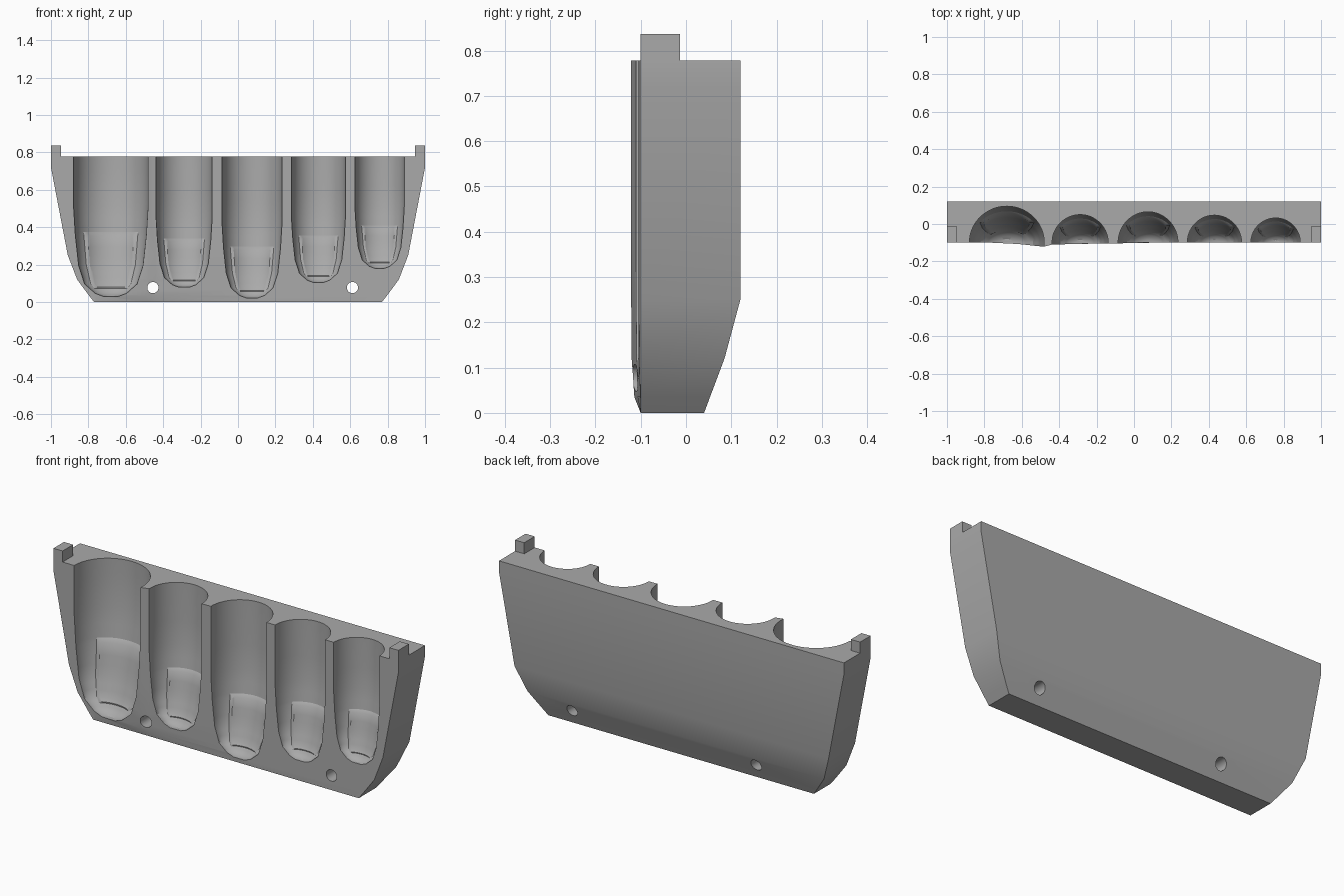
import bpy, bmesh, math

if "Cube" in bpy.data.objects:
    bpy.data.objects.remove(bpy.data.objects["Cube"], do_unlink=True)

grey = bpy.data.materials.new("plain grey")
grey.use_nodes = True
grey.diffuse_color = (0.4, 0.4, 0.4, 1)
grey.node_tree.nodes["Principled BSDF"].inputs["Base Color"].default_value = (0.4, 0.4, 0.4, 1)

FRONT = -0.1


def loft(name, rings):
    """Closed solid through a stack of equal-length rings."""
    bm = bmesh.new()
    rows = [[bm.verts.new(p) for p in ring] for ring in rings]
    n = len(rows[0])
    for a, b in zip(rows, rows[1:]):
        for i in range(n):
            j = (i + 1) % n
            bm.faces.new((a[i], a[j], b[j], b[i]))
    bm.faces.new(rows[0][::-1])
    bm.faces.new(rows[-1])
    bmesh.ops.recalc_face_normals(bm, faces=bm.faces)
    mesh = bpy.data.meshes.new(name)
    bm.to_mesh(mesh)
    bm.free()
    mesh.materials.append(grey)
    obj = bpy.data.objects.new(name, mesh)
    bpy.context.collection.objects.link(obj)
    return obj


def lerp(table, t):
    """Interpolate rows of (t, width, depth)."""
    for a, b in zip(table, table[1:]):
        if t <= b[0]:
            f = (t - a[0]) / (b[0] - a[0])
            return [a[k] + f * (b[k] - a[k]) for k in (1, 2)]
    return table[-1][1:]


# Block: tapered sides, sloping lower back, slight lip beside the widest channel
levels = [  # height, half width, back, lip
    (0, 0.77, 0.04, 0), (0.035, 0.797, 0.053, 0.014), (0.12, 0.86, 0.085, 0.02),
    (0.25, 0.91, 0.12, 0.021), (0.72, 1, 0.12, 0.021), (0.778, 1, 0.12, 0.021)]
block = loft("mould_block", [
    [(-w, FRONT, z), (-0.76, FRONT, z), (-0.48, FRONT - lip, z),
     (-0.44, FRONT - lip / 2, z), (0.1, FRONT, z), (w, FRONT, z), (w, back, z), (-w, back, z)]
    for z, w, back, lip in levels])

# Finger-shaped channels, each with a raised nail bed near its tip
TAPER = [(0, 0.2, 0.1), (0.05, 0.42, 0.24), (0.2, 0.7, 0.42), (0.5, 0.86, 0.62),
         (1, 0.95, 0.85), (1.5, 1, 0.97), (2, 1, 1)]
STEPS = [0, 0.025, 0.05, 0.09, 0.13, 0.15, 0.2, 0.3, 0.4, 0.5, 0.65, 0.8, 0.98, 1.04, 1.25, 1.5, 2]
ARC = 40


def finger(name, x, radius, depth, tip, nail_top):
    rings = []
    for t in STEPS + [None]:
        z = 0.95 if t is None else tip + t * (nail_top - tip)
        w, d = lerp(TAPER, 9 if t is None else t)
        ring = [(x + w * radius, -0.3, z)]
        for i in range(ARC + 1):
            a = math.pi * i / ARC
            nail = t is not None and 0.14 < t < 1 and abs(math.cos(a)) < 0.72
            k = 0.92 if nail else 1
            ring.append((x + w * radius * math.cos(a) * k,
                         FRONT + d * depth * math.sin(a) * k, z))
        ring.append((x - w * radius, -0.3, z))
        rings.append(ring)
    return loft(name, rings)


cutters = [
    finger("thumb_channel", -0.68, 0.2, 0.195, 0.03, 0.36),
    finger("index_channel", -0.288, 0.15, 0.15, 0.08, 0.33),
    finger("middle_channel", 0.075, 0.16, 0.165, 0.022, 0.285),
    finger("ring_channel", 0.43, 0.145, 0.147, 0.105, 0.345),
    finger("little_channel", 0.757, 0.132, 0.132, 0.18, 0.4)]

# Two through holes
for x in (-0.455, 0.612):
    cutters.append(loft("peg_hole", [
        [(x + 0.03 * math.cos(math.tau * i / 32), y, 0.077 + 0.03 * math.sin(math.tau * i / 32))
         for i in range(32)] for y in (-0.4, 0.4)]))

bpy.context.view_layer.objects.active = block
for cutter in cutters:
    mod = block.modifiers.new("cut", 'BOOLEAN')
    mod.operation = 'DIFFERENCE'
    mod.solver = 'EXACT'
    mod.object = cutter
    bpy.ops.object.modifier_apply(modifier=mod.name)
for cutter in cutters:
    bpy.data.objects.remove(cutter, do_unlink=True)

# Corner tabs on the top edge
for side, name in ((-1, "right_tab"), (1, "left_tab")):
    loft(name, [[(side * 0.947, FRONT, z), (side, FRONT, z), (side, -0.013, z),
                 (side * 0.947, -0.013, z)] for z in (0.76, 0.836)])

bpy.ops.object.select_all(action='DESELECT')
block.select_set(True)
bpy.ops.object.shade_smooth_by_angle(angle=math.radians(30))
